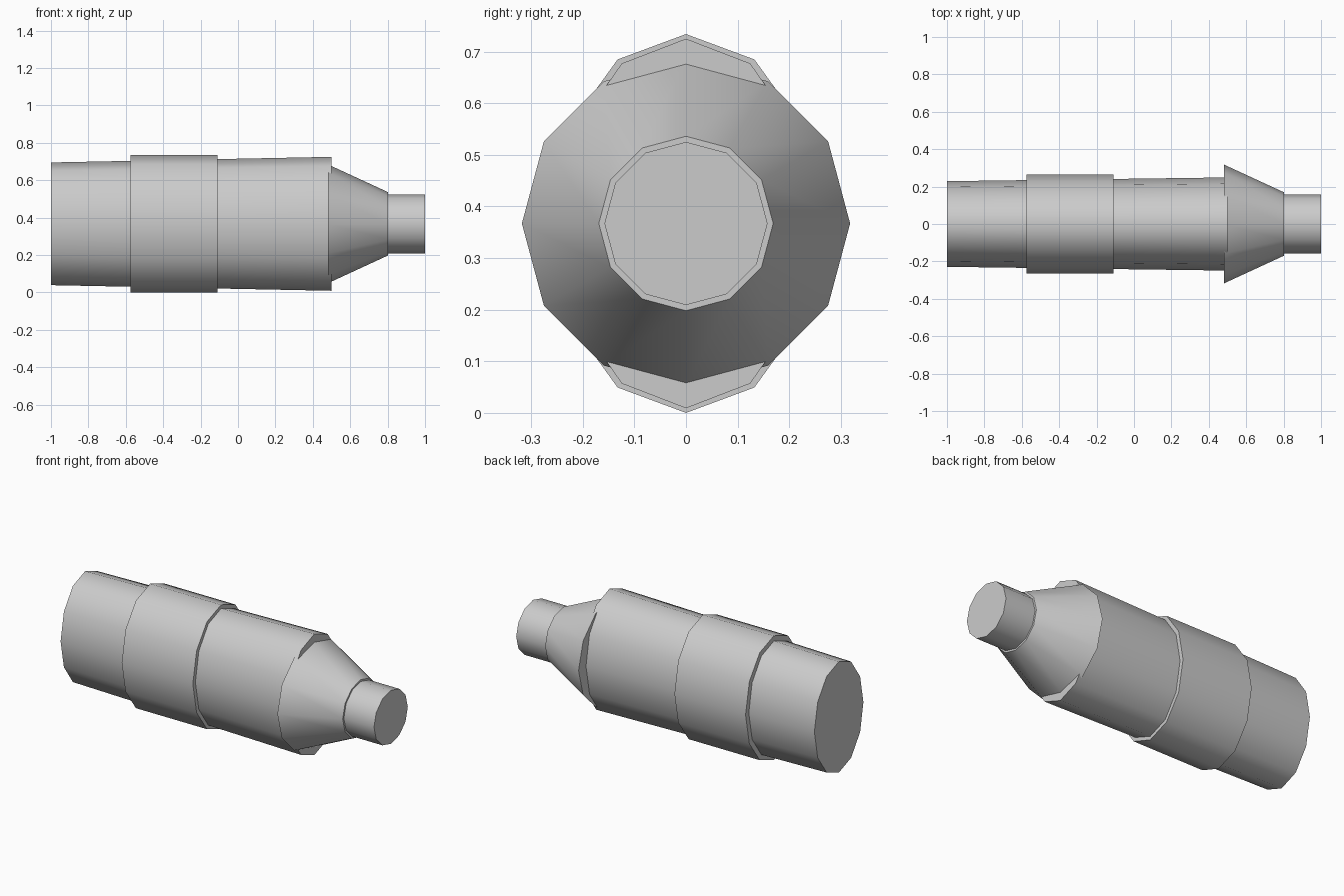
import bpy, math

if "Cube" in bpy.data.objects:
    bpy.data.objects.remove(bpy.data.objects["Cube"])

CENTRE_Z = 0.367
SIDES = 12

grey = bpy.data.materials.new("light_grey")
grey.diffuse_color = (0.6, 0.6, 0.6, 1)
grey.use_nodes = True
grey.node_tree.nodes["Principled BSDF"].inputs["Base Color"].default_value = grey.diffuse_color


def barrel(name, x0, size0, x1, size1):
    """Capped 12-sided section along x; sizes are (y radius, z radius)."""
    verts = []
    for x, (ry, rz) in ((x0, size0), (x1, size1)):
        for i in range(SIDES):
            a = 2 * math.pi * i / SIDES
            verts.append((x, ry * math.cos(a), CENTRE_Z + rz * math.sin(a)))
    faces = [tuple(reversed(range(SIDES))), tuple(range(SIDES, 2 * SIDES))]
    for i in range(SIDES):
        j = (i + 1) % SIDES
        faces.append((i, j, SIDES + j, SIDES + i))
    mesh = bpy.data.meshes.new(name)
    mesh.from_pydata(verts, [], faces)
    mesh.materials.append(grey)
    ob = bpy.data.objects.new(name, mesh)
    bpy.context.collection.objects.link(ob)
    # Smooth sides, sharp rims
    bpy.ops.object.select_all(action='DESELECT')
    ob.select_set(True)
    bpy.context.view_layer.objects.active = ob
    bpy.ops.object.shade_smooth_by_angle(angle=math.radians(45))
    return ob


# Long oval body, slightly wider toward the nose
barrel("body", -1.0, (0.229, 0.328), 0.5, (0.249, 0.358))
# Raised collar around the middle
barrel("collar", -0.575, (0.265, 0.367), -0.11, (0.265, 0.367))
# Round tapering nose, wider than the body at the sides
barrel("nose_cone", 0.48, (0.318, 0.318), 0.803, (0.169, 0.169))
# Narrow tip
barrel("tip", 0.79, (0.158, 0.158), 1.0, (0.158, 0.158))
